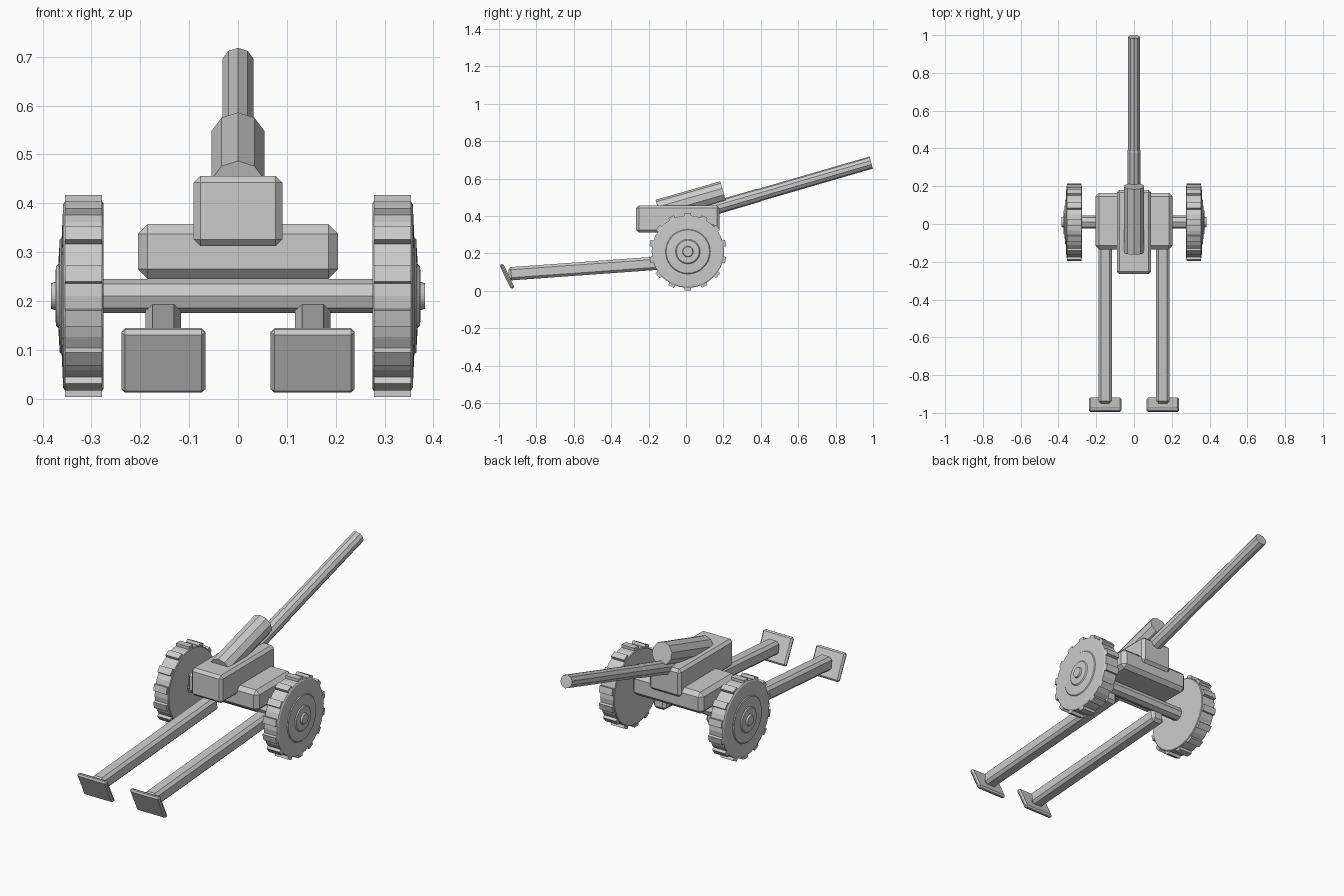
import bpy, bmesh
from math import radians, sin, cos, pi
from mathutils import Matrix, Vector

if "Cube" in bpy.data.objects:
    bpy.data.objects.remove(bpy.data.objects["Cube"])

AXLE = Vector((0, 0.01, 0.21))


def finish(name, bm):
    bmesh.ops.recalc_face_normals(bm, faces=bm.faces)
    mesh = bpy.data.meshes.new(name)
    bm.to_mesh(mesh)
    bm.free()
    obj = bpy.data.objects.new(name, mesh)
    bpy.context.collection.objects.link(obj)
    return obj


def box(name, centre, size, bevel, tilt=0):
    bm = bmesh.new()
    bmesh.ops.create_cube(bm, size=1)
    bmesh.ops.scale(bm, vec=size, verts=bm.verts)
    bmesh.ops.bevel(bm, geom=bm.edges[:], offset=bevel, segments=1, affect='EDGES')
    bm.transform(Matrix.Translation(centre) @ Matrix.Rotation(radians(tilt), 4, 'X'))
    return finish(name, bm)


def lathe(bm, profile, sides, start=0.0):
    """Solid of revolution about x from (x, radius) points, ends capped."""
    rings = [[bm.verts.new((x, r * cos(start + 2 * pi * i / sides),
                            r * sin(start + 2 * pi * i / sides)))
              for i in range(sides)] for x, r in profile]
    for a, b in zip(rings, rings[1:]):
        for i in range(sides):
            j = (i + 1) % sides
            bm.faces.new((a[i], a[j], b[j], b[i]))
    bm.faces.new(rings[0])
    bm.faces.new(rings[-1])


def tube(name, end, profile, elevation, sides=10):
    """Tube whose local x runs forward (+y), raised by the elevation."""
    bm = bmesh.new()
    lathe(bm, profile, sides, pi / 2)
    bm.transform(Matrix.Translation(end)
                 @ Matrix.Rotation(radians(elevation), 4, 'X')
                 @ Matrix.Rotation(pi / 2, 4, 'Z'))
    return finish(name, bm)


# Carriage body and breech block
box("carriage_body", (0, 0.015, 0.301), (0.41, 0.30, 0.112), 0.02)
box("breech_block", (0, -0.043, 0.384), (0.182, 0.446, 0.144), 0.014)

# Barrel with a slightly thicker root, and the recoil cylinder above it
tube("barrel", (0, 0.99, 0.686),
     [(-1.05, 0.037), (-0.63, 0.0355), (-0.62, 0.0335), (0, 0.0335)], 16.2)
tube("recoil_cylinder", (0, 0.199, 0.531), [(-0.36, 0.057), (0, 0.057)], 16)

# Axle
bm = bmesh.new()
lathe(bm, [(-0.29, 0.035), (0.29, 0.035)], 8)
bm.transform(Matrix.Translation(AXLE))
finish("axle", bm)

wheel_profile = [(0.275, 0.19), (0.278, 0.194), (0.354, 0.194), (0.358, 0.188),
                 (0.361, 0.12), (0.365, 0.116), (0.368, 0.066), (0.373, 0.061),
                 (0.374, 0.029), (0.383, 0.026)]
for side, label in ((-1, "left"), (1, "right")):
    flip = Matrix.Diagonal((side, 1, 1, 1))

    # Stepped wheel disc with hub
    bm = bmesh.new()
    lathe(bm, wheel_profile, 28)
    bm.transform(Matrix.Translation(AXLE) @ flip)
    finish(label + "_wheel", bm)

    # Tread cleats around the rim
    bm = bmesh.new()
    for i in range(14):
        turn = Matrix.Rotation(2 * pi * i / 14, 4, 'X')
        place = (Matrix.Translation(AXLE) @ turn
                 @ Matrix.Translation((side * 0.3165, 0, 0.197))
                 @ Matrix.Diagonal((0.075, 0.034, 0.02, 1)))
        bmesh.ops.create_cube(bm, size=1, matrix=place)
    finish(label + "_treads", bm)

    # Trail leg and ground spade
    box(label + "_trail_leg", (side * 0.153, -0.47, 0.125), (0.072, 0.96, 0.071), 0.014, 4.1)
    box(label + "_spade", (side * 0.153, -0.957, 0.078), (0.172, 0.022, 0.144), 0.008, 26)
